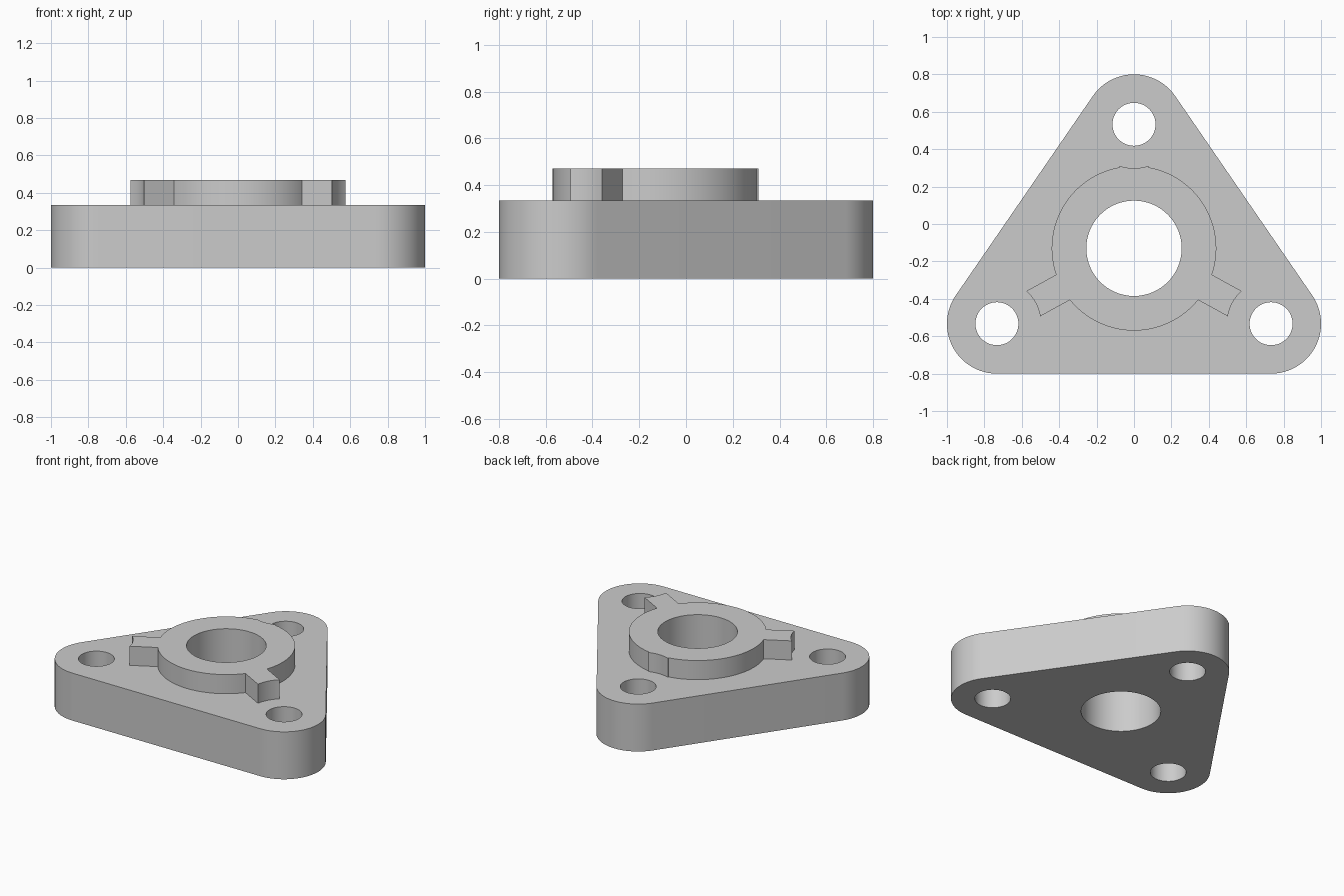
import bpy
import bmesh
from math import pi, sin, cos, asin, atan2, hypot, sqrt, radians
from mathutils import Vector

cube = bpy.data.objects.get("Cube")
if cube:
    bpy.data.objects.remove(cube, do_unlink=True)

# Main sizes
BASE_TOP, BOSS_TOP = 0.335, 0.47
CORNERS = [Vector((0.733, -0.533)), Vector((0, 0.533)), Vector((-0.733, -0.533))]
CORNER_R, BOLT_R = 0.267, 0.115
CENTRE = Vector((0, -0.13))
BORE_R, BOSS_R = 0.255, 0.44
LUG_HALF, RELIEF_R = 0.077, 0.235


def arc(centre, radius, start, end, steps):
    angles = [start + (end - start) * i / steps for i in range(steps + 1)]
    return [centre + Vector((cos(a), sin(a))) * radius for a in angles]


def circle(centre, radius, steps=64):
    return arc(centre, radius, 0, 2 * pi, steps)[:-1]


def plate_outline():
    """Triangle with rounded corners, anticlockwise."""
    points = []
    for i, corner in enumerate(CORNERS):
        d_in = corner - CORNERS[i - 1]
        d_out = CORNERS[(i + 1) % 3] - corner
        start = atan2(d_in.y, d_in.x) - pi / 2
        turn = (atan2(d_out.y, d_out.x) - pi / 2 - start) % (2 * pi)
        points += arc(corner, CORNER_R, start, start + turn, 32)
    return points


def boss_outline():
    """Round boss with three lugs, each end hollowed around a bolt hole."""
    points = []
    half = asin(LUG_HALF / BOSS_R)
    sweep = asin(LUG_HALF / RELIEF_R)
    headings = [atan2((c - CENTRE).y, (c - CENTRE).x) for c in CORNERS]
    for i, corner in enumerate(CORNERS):
        a = headings[i]
        points += arc(corner, RELIEF_R, a + pi + sweep, a + pi - sweep, 10)
        gap = (headings[(i + 1) % 3] - a) % (2 * pi)
        points += arc(CENTRE, BOSS_R, a + half, a + gap - half, 36)
    return points


def add_cap(bm, loops, z):
    edges = []
    for loop in loops:
        verts = [bm.verts.new((p.x, p.y, z)) for p in loop]
        edges += [bm.edges.new((v, verts[i - 1])) for i, v in enumerate(verts)]
    bmesh.ops.triangle_fill(bm, edges=edges, use_beauty=True, normal=(0, 0, 1))


def add_wall(bm, loop, low, high):
    bottom = [bm.verts.new((p.x, p.y, low)) for p in loop]
    top = [bm.verts.new((p.x, p.y, high)) for p in loop]
    for i in range(len(loop)):
        bm.faces.new((bottom[i - 1], bottom[i], top[i], top[i - 1]))


plate, boss = plate_outline(), boss_outline()
bore = circle(CENTRE, BORE_R)
bolts = [circle(c, BOLT_R, 48) for c in CORNERS]

bm = bmesh.new()
# Plate with bolt holes
add_cap(bm, [plate, bore] + bolts, 0)
add_cap(bm, [plate, boss] + bolts, BASE_TOP)
for loop in [plate] + bolts:
    add_wall(bm, loop, 0, BASE_TOP)
# Raised boss and through bore
add_cap(bm, [boss, bore], BOSS_TOP)
add_wall(bm, boss, BASE_TOP, BOSS_TOP)
add_wall(bm, bore, 0, BOSS_TOP)

bmesh.ops.remove_doubles(bm, verts=bm.verts[:], dist=0.0001)
bmesh.ops.recalc_face_normals(bm, faces=bm.faces[:])
mesh = bpy.data.meshes.new("flange_body")
bm.to_mesh(mesh)
bm.free()

body = bpy.data.objects.new("flange_body", mesh)
bpy.context.collection.objects.link(body)

# Plain grey metal
grey = bpy.data.materials.new("plain_grey")
grey.use_nodes = True
colour = (0.6, 0.6, 0.6, 1)
grey.diffuse_color = colour
grey.node_tree.nodes["Principled BSDF"].inputs["Base Color"].default_value = colour
mesh.materials.append(grey)

bpy.ops.object.select_all(action='DESELECT')
body.select_set(True)
bpy.context.view_layer.objects.active = body
bpy.ops.object.shade_smooth_by_angle(angle=radians(30))
